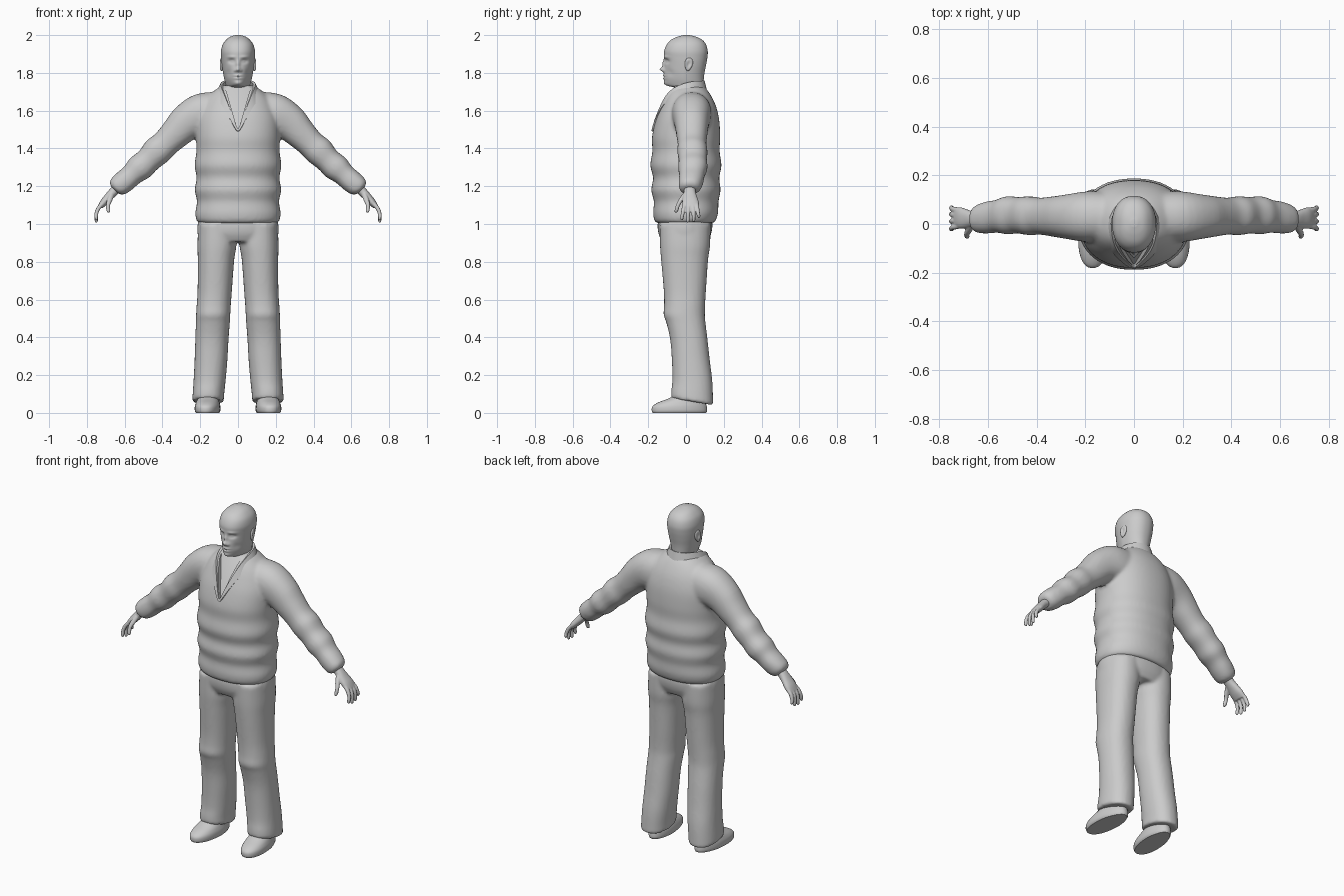
import bpy, bmesh, math
from mathutils import Matrix, Vector


def loft(bm, stations, sides=32, steps=4, side=1):
    """Skin smooth rings: (cx, cy, cz, half_u, half_v, tilt, lean, front_taper)."""
    st = [tuple(s) + (0,) * (8 - len(s)) for s in stations]
    st = [st[0]] + st + [st[-1]]
    rows = []
    for i in range(1, len(st) - 2):
        for k in range(steps + (i == len(st) - 3)):
            t = k / steps
            rows.append([0.5 * (2 * b + (c - a) * t + (2 * a - 5 * b + 4 * c - d) * t * t
                                + (3 * b - a - 3 * c + d) * t ** 3)
                         for a, b, c, d in zip(*st[i - 1:i + 3])])
    rings = []
    for cx, cy, cz, hu, hv, tilt, lean, egg in rows:
        ring, t = [], math.radians(tilt)
        for j in range(sides):
            a = 2 * math.pi * j / sides
            c, s = (math.copysign(abs(f) ** 0.9, f) for f in (math.cos(a), math.sin(a)))
            u, v = hu * c * (1 - egg * max(0, -s)), hv * s
            ring.append(bm.verts.new((side * (cx + u * math.cos(t)), cy + v,
                                      cz + u * math.sin(t) + lean * v)))
        rings.append(ring)
    for r, q in zip(rings, rings[1:]):
        for j in range(sides):
            n = (j + 1) % sides
            bm.faces.new((r[j], r[n], q[n], q[j]))
    bm.faces.new(rings[0])
    bm.faces.new(rings[-1])


def make(name, bm, mods=(), angle=50):
    """Turn a bmesh into a finished smooth object with the modifiers applied."""
    bmesh.ops.recalc_face_normals(bm, faces=bm.faces)
    me = bpy.data.meshes.new(name)
    bm.to_mesh(me)
    bm.free()
    ob = bpy.data.objects.new(name, me)
    bpy.context.collection.objects.link(ob)
    for kind, opts in mods:
        m = ob.modifiers.new(kind.title(), kind)
        for k, v in opts.items():
            setattr(m, k, v)
    bpy.ops.object.select_all(action='DESELECT')
    bpy.context.view_layer.objects.active = ob
    ob.select_set(True)
    bpy.ops.object.convert(target='MESH')
    bpy.ops.object.shade_smooth_by_angle(angle=math.radians(angle))
    return ob


def blend(voxel, smooth):
    return [('REMESH', dict(mode='VOXEL', voxel_size=voxel)),
            ('SMOOTH', dict(factor=0.5, iterations=smooth))]


MIRROR = ('MIRROR', dict(use_clip=True))

# Wedge that opens the jacket neck into a V
bm = bmesh.new()
tri = [(0, 1.49, -0.168), (0.078, 1.76, -0.045), (-0.078, 1.76, -0.045)]
back = [bm.verts.new((x, y, z)) for x, z, y in tri]
front = [bm.verts.new((x, -0.4, z)) for x, z, y in tri]
bm.faces.new(back)
bm.faces.new(front)
for i in range(3):
    j = (i + 1) % 3
    bm.faces.new((back[i], back[j], front[j], front[i]))
cutter = make("neck_cutter", bm)
cutter.hide_render = True
cutter.hide_set(True)

# Padded jacket: quilted body and two sleeves fused together
bm = bmesh.new()
body = [(1.005, .205, -.155, .145), (1.02, .22, -.168, .158), (1.06, .226, -.174, .170),
        (1.12, .217, -.170, .172), (1.18, .229, -.184, .183), (1.245, .219, -.174, .176),
        (1.31, .230, -.189, .188), (1.385, .220, -.178, .178), (1.46, .222, -.180, .181),
        (1.55, .218, -.160, .176), (1.62, .195, -.134, .160), (1.67, .165, -.112, .138),
        (1.71, .12, -.090, .112), (1.735, .08, -.06, .085)]
loft(bm, [(0, (f + b) / 2, z, w, (b - f) / 2) for z, w, f, b in body], sides=48)
sleeve = [(.06, .03, 1.575, .125, .10, 88), (.18, .03, 1.578, .117, .105, 68),
          (.27, .03, 1.537, .098, .092, 50), (.335, .031, 1.475, .082, .082, 46),
          (.385, .032, 1.425, .074, .076, 45), (.43, .034, 1.385, .078, .08, 45),
          (.475, .036, 1.338, .068, .075, 45), (.52, .036, 1.298, .072, .078, 45),
          (.56, .032, 1.262, .060, .068, 45), (.60, .027, 1.227, .060, .066, 45),
          (.632, .022, 1.20, .056, .060, 45), (.648, .02, 1.187, .045, .05, 45),
          (.654, .02, 1.181, .03, .035, 45)]
for s in (1, -1):
    loft(bm, sleeve, side=s)
make("jacket", bm, blend(0.01, 5) + [('BOOLEAN', dict(operation='DIFFERENCE', object=cutter))], 40)

# Stand-up collar running down both sides of the V
top = [(0, .098, 1.757), (.055, .078, 1.757), (.088, .02, 1.752), (.086, -.05, 1.728),
       (.072, -.10, 1.69), (.042, -.137, 1.61), (.015, -.165, 1.54), (0, -.176, 1.485)]
low = [(0, .118, 1.69), (.075, .088, 1.69), (.118, .015, 1.69), (.116, -.05, 1.672),
       (.093, -.107, 1.645), (.056, -.145, 1.58), (.024, -.172, 1.52), (0, -.178, 1.475)]
bm = bmesh.new()
rows = [[bm.verts.new(p) for p in pts] for pts in (top, low)]
for i in range(len(top) - 1):
    bm.faces.new((rows[0][i], rows[0][i + 1], rows[1][i + 1], rows[1][i]))
make("collar", bm, [MIRROR, ('SUBSURF', dict(levels=2)),
                    ('SOLIDIFY', dict(thickness=0.014, offset=0))])

# Shirt neckline inside the collar
bm = bmesh.new()
loft(bm, [(0, .018, 1.62, .085, .085), (0, .018, 1.67, .076, .076, 0, .25),
          (0, .02, 1.69, .072, .073, 0, .25), (0, .02, 1.697, .062, .062, 0, .25)])
make("shirt_neck", bm)

# Trousers: hips and two legs fused together
bm = bmesh.new()
loft(bm, [(0, -.005, 1.05, .20, .135), (0, -.005, 1.0, .214, .145),
          (0, -.006, .95, .214, .140), (0, -.006, .905, .20, .12)], sides=48)
leg = [(1.0, .01, .21, -.14, .13), (.89, .008, .215, -.138, .128), (.81, .02, .213, -.132, .117),
       (.65, .032, .214, -.118, .106), (.57, .038, .219, -.116, .101), (.52, .041, .222, -.119, .100),
       (.48, .043, .223, -.105, .103), (.39, .05, .226, -.084, .114), (.28, .056, .23, -.075, .126),
       (.175, .065, .235, -.072, .139), (.10, .073, .24, -.078, .143)]
legs = [((a + b) / 2, (f + k) / 2, z, (b - a) / 2, (k - f) / 2, 0, -.17 if z < .12 else 0)
        for z, a, b, f, k in leg]
legs += [(.158, .032, .062, .082, .11, 0, -.17), (.158, .032, .06, .07, .095, 0, -.17)]
for s in (1, -1):
    loft(bm, legs, side=s)
make("trousers", bm, blend(0.01, 4))

# Shoes, turned slightly outward
bm = bmesh.new()
loft(bm, [(0, -.035, 0, .06, .142), (0, -.035, .012, .066, .147), (0, -.034, .035, .066, .144),
          (0, -.022, .055, .061, .126), (0, .002, .075, .055, .098), (0, .025, .10, .05, .075),
          (0, .03, .15, .045, .065)])
for v in bm.verts:
    v.co.x *= 1 - 1.3 * max(0, v.co.y)
bmesh.ops.transform(bm, verts=bm.verts,
                    matrix=Matrix.Translation((.158, 0, 0)) @ Matrix.Rotation(math.radians(5), 4, 'Z'))
make("shoes", bm, [MIRROR])

# Hands: palm, four curled fingers and a thumb
bm = bmesh.new()
loft(bm, [(.625, .02, 1.205, .024, .03, 45), (.66, .02, 1.17, .024, .031, 45),
          (.685, .021, 1.143, .022, .038, 42), (.71, .024, 1.115, .020, .044, 38),
          (.73, .025, 1.09, .014, .042, 30)], sides=24)
for y0, y1, tip in ((-.008, -.022, 1.02), (.014, .010, 1.008), (.036, .041, 1.012), (.056, .068, 1.032)):
    loft(bm, [(.715, y0, 1.11, .011, .011, 40), (.738, y0 * .7 + y1 * .3, 1.085, .011, .011, 25),
              (.75, y0 * .3 + y1 * .7, 1.055, .010, .010, 10), (.75, y1, tip + .01, .009, .009, -5),
              (.748, y1, tip, .005, .005, -8)], sides=12)
loft(bm, [(.665, 0, 1.16, .014, .016, 40), (.678, -.024, 1.13, .014, .014, 25),
          (.688, -.042, 1.10, .011, .011, 5), (.686, -.051, 1.07, .010, .010, -5),
          (.683, -.053, 1.06, .005, .005, -5)], sides=12)
make("hands", bm, [MIRROR] + blend(0.004, 3))

# Head and neck, with the face pushed and pulled by soft bumps
bm = bmesh.new()
skull = [(1.62, -.045, .085, .066, 0), (1.69, -.043, .09, .066, 0), (1.718, -.05, .092, .064, .1),
         (1.735, -.104, .093, .064, .35), (1.765, -.116, .094, .072, .3), (1.80, -.117, .098, .079, .22),
         (1.84, -.114, .106, .085, .15), (1.88, -.116, .113, .089, .1), (1.915, -.116, .115, .09, .05),
         (1.95, -.102, .106, .081, 0), (1.975, -.079, .086, .063, 0), (1.991, -.046, .055, .042, 0),
         (2.0, -.012, .018, .014, 0)]
loft(bm, [(0, (f + b) / 2, z, w, (b - f) / 2, 0, 0, e) for z, f, b, w, e in skull], sides=112, steps=8)
bumps = [(0, 1.818, .013, .011, -.022), (0, 1.845, .010, .022, -.012),    # nose
         (.016, 1.812, .007, .007, -.007), (.034, 1.862, .018, .011, .013),  # nostrils, sockets
         (.032, 1.861, .010, .005, -.006), (.035, 1.884, .022, .007, -.005),  # eyes, brows
         (0, 1.786, .020, .004, -.006), (0, 1.779, .022, .0025, .004),   # upper lip, mouth
         (0, 1.771, .018, .004, -.006), (0, 1.745, .018, .010, -.005),   # lower lip, chin
         (.05, 1.80, .015, .02, .006)]                                       # cheeks
for v in bm.verts:
    if v.co.y < -.03:
        x, z = abs(v.co.x), v.co.z
        v.co.y += sum(d * math.exp(-((x - bx) / rx) ** 2 - ((z - bz) / rz) ** 2)
                      for bx, bz, rx, rz, d in bumps)
make("head", bm, [('SMOOTH', dict(factor=0.4, iterations=1))], 80)

# Ears: dished ellipsoids
bm = bmesh.new()
bmesh.ops.create_uvsphere(bm, u_segments=24, v_segments=16, radius=1)
for v in bm.verts:
    r = v.co.y ** 2 + v.co.z ** 2
    if v.co.x > 0:
        v.co.x -= 0.9 * math.exp(-r * 4)
    v.co.y *= 1 + 0.25 * v.co.z
ear = (Matrix.Translation((.087, .014, 1.845)) @ Matrix.Rotation(math.radians(12), 4, 'Z')
       @ Matrix.Rotation(math.radians(-10), 4, 'X') @ Matrix.Diagonal((.011, .021, .036, 1)))
bmesh.ops.transform(bm, verts=bm.verts, matrix=ear)
make("ears", bm, [MIRROR], 80)
